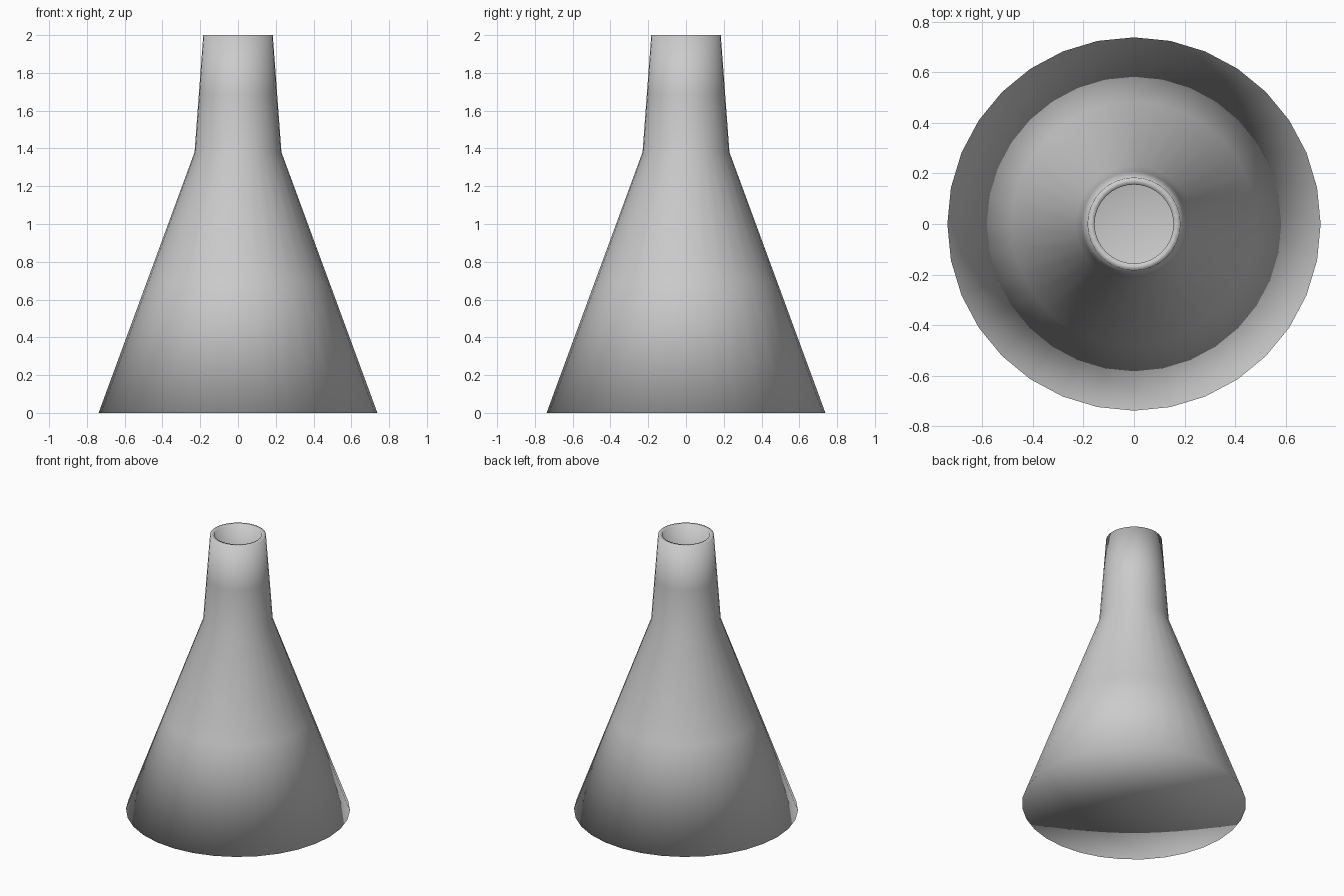
import bpy, bmesh, math

if "Cube" in bpy.data.objects:
    bpy.data.objects.remove(bpy.data.objects["Cube"])

SIDES = 32

def lathe(name, profile, sides):
    """Revolve (radius, z) points about z; a zero radius becomes a single pole vertex."""
    bm = bmesh.new()
    rings = []
    for r, z in profile:
        if r == 0:
            rings.append([bm.verts.new((0, 0, z))] * sides)
        else:
            rings.append([bm.verts.new((r * math.cos(2 * math.pi * i / sides),
                                        r * math.sin(2 * math.pi * i / sides), z))
                          for i in range(sides)])
    for low, high in zip(rings, rings[1:]):
        for i in range(sides):
            j = (i + 1) % sides
            corners = [low[i], low[j], high[j], high[i]]
            bm.faces.new(list(dict.fromkeys(corners)))
    bmesh.ops.recalc_face_normals(bm, faces=bm.faces)
    for f in bm.faces:
        f.smooth = True
    mesh = bpy.data.meshes.new(name)
    bm.to_mesh(mesh)
    bm.free()
    obj = bpy.data.objects.new(name, mesh)
    bpy.context.collection.objects.link(obj)
    return obj

# Outer skin from base centre up to the lip, then the inner wall back down to the floor
outer = [(0, 0), (0.738, 0), (0.484, 0.69), (0.23, 1.38), (0.207, 1.69), (0.184, 2.0)]
inner = [(0.156, 2.0), (0.178, 1.69), (0.20, 1.38), (0.453, 0.69), (0.695, 0.03), (0, 0.03)]
lathe("conical_flask", outer + inner, SIDES)
